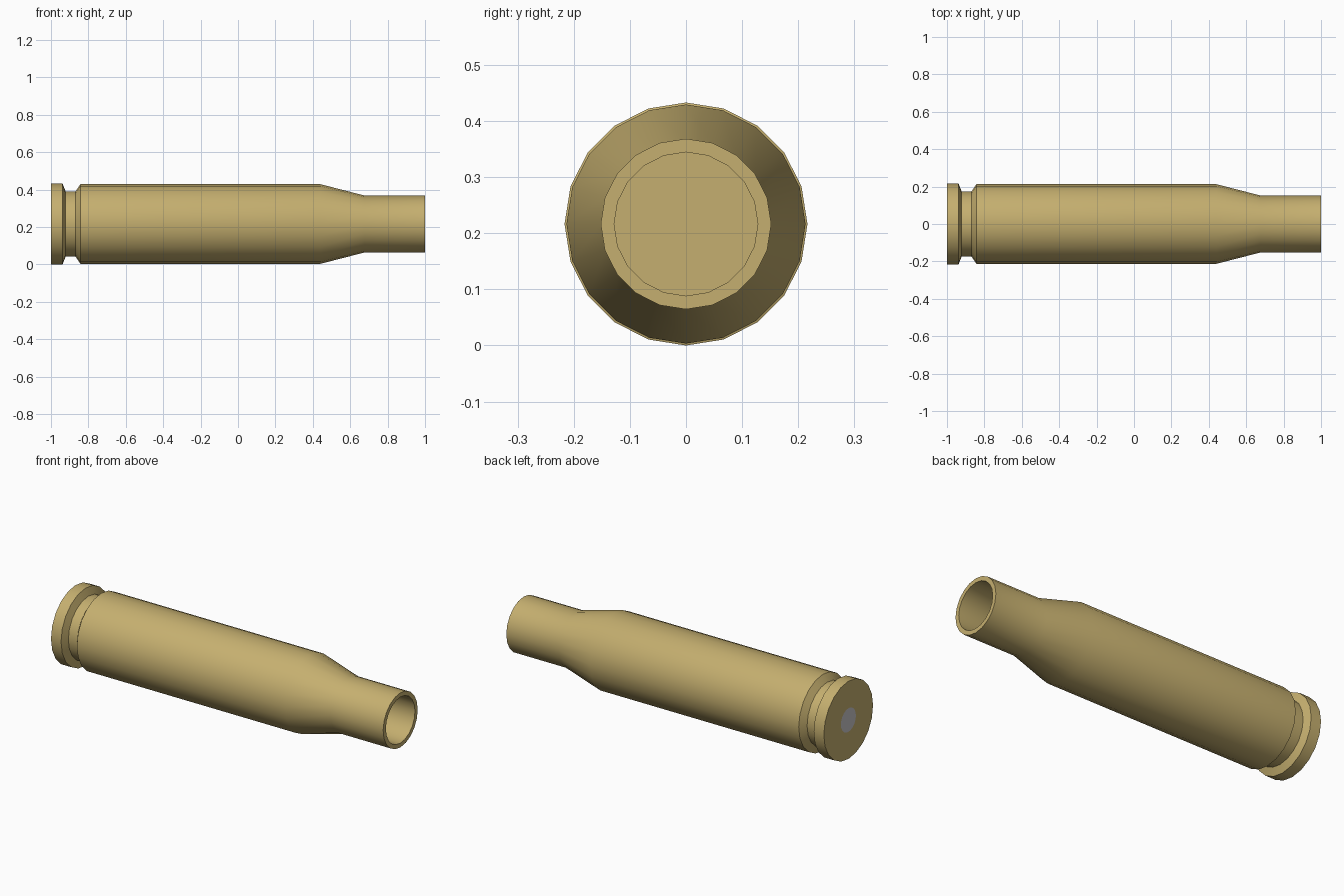
import bpy, bmesh, math
from mathutils import Matrix, Vector

SIDES = 20
AXIS_Z = 0.2165

cube = bpy.data.objects.get("Cube")
if cube:
    bpy.data.objects.remove(cube, do_unlink=True)


def material(name, rgb):
    mat = bpy.data.materials.new(name)
    mat.use_nodes = True
    mat.diffuse_color = (*rgb, 1)
    mat.node_tree.nodes["Principled BSDF"].inputs["Base Color"].default_value = (*rgb, 1)
    return mat


def lathe(name, profile, mat):
    """Revolve (x, radius) points about the long axis and close both ends."""
    bm = bmesh.new()
    rings = []
    for x, r in profile:
        ring = []
        for i in range(SIDES):
            a = math.tau * i / SIDES
            ring.append(bm.verts.new((x, r * math.sin(a), AXIS_Z + r * math.cos(a))))
        rings.append(ring)
    for a, b in zip(rings, rings[1:]):
        for i in range(SIDES):
            j = (i + 1) % SIDES
            bm.faces.new((a[i], a[j], b[j], b[i]))
    bm.faces.new(rings[0])
    bm.faces.new(rings[-1])
    bmesh.ops.recalc_face_normals(bm, faces=bm.faces[:])
    mesh = bpy.data.meshes.new(name)
    bm.to_mesh(mesh)
    bm.free()
    mesh.materials.append(mat)
    obj = bpy.data.objects.new(name, mesh)
    bpy.context.collection.objects.link(obj)
    bpy.ops.object.select_all(action='DESELECT')
    obj.select_set(True)
    bpy.context.view_layer.objects.active = obj
    bpy.ops.object.shade_smooth_by_angle(angle=math.radians(30))
    return obj


brass = material("brass", (0.56, 0.43, 0.16))
steel = material("grey_metal", (0.57, 0.56, 0.58))

# Hollow case: primer pocket, rim, groove, body, shoulder, neck, then the bore
lathe("case", [
    (-0.97, 0.066), (-1.0, 0.066),
    (-1.0, 0.2165), (-0.938, 0.2165),
    (-0.922, 0.175), (-0.868, 0.175),
    (-0.843, 0.213), (0.44, 0.213),
    (0.677, 0.152), (1.0, 0.152),
    (1.0, 0.128), (0.672, 0.128),
    (0.435, 0.189), (-0.8, 0.189),
], brass)

# Primer, flush in the base
lathe("primer", [(-1.0, 0.066), (-0.972, 0.066)], steel)
